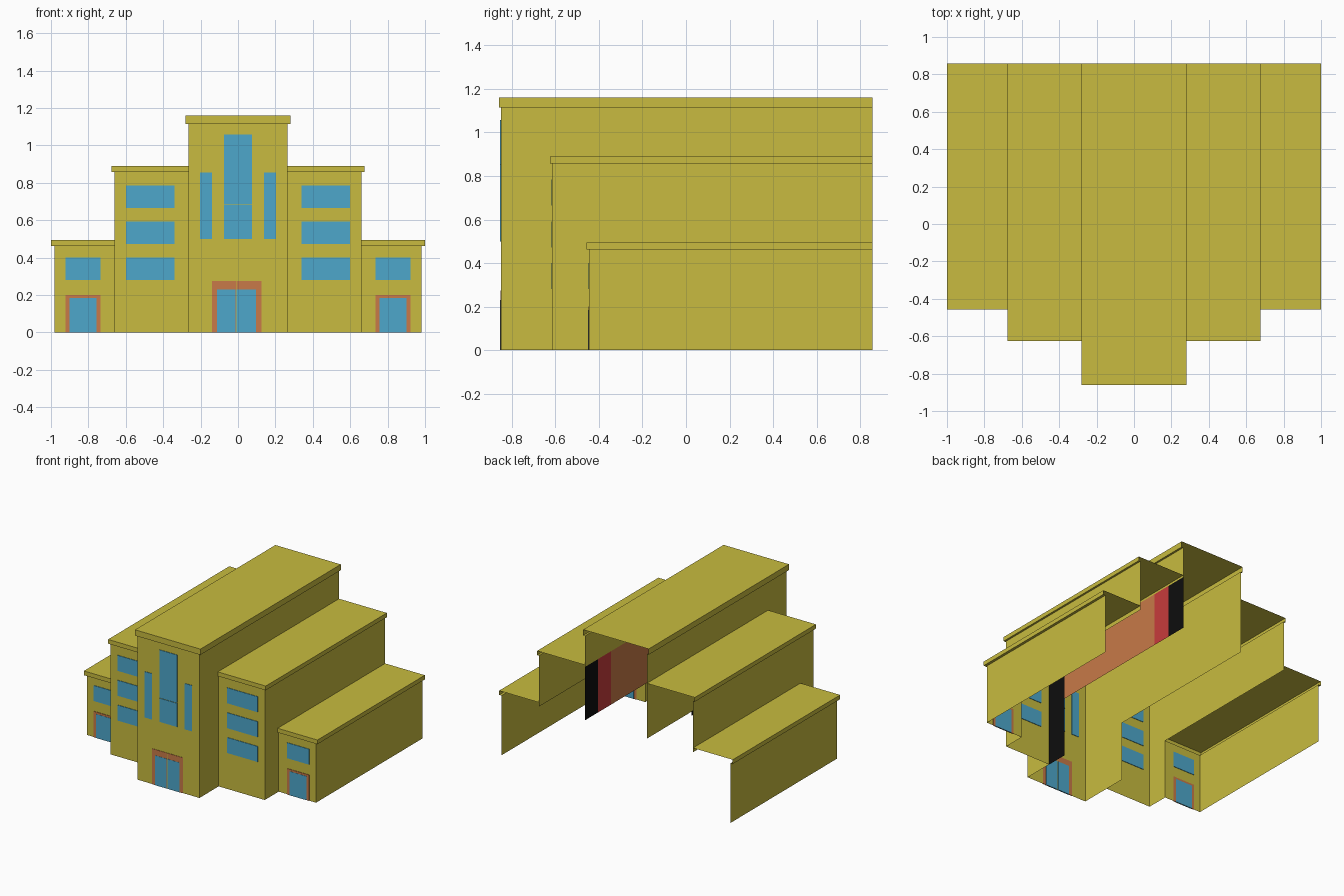
import bpy
from mathutils import Vector

if "Cube" in bpy.data.objects:
    bpy.data.objects.remove(bpy.data.objects["Cube"])


def material(name, rgb):
    m = bpy.data.materials.new(name)
    m.diffuse_color = (*rgb, 1)
    m.use_nodes = True
    m.node_tree.nodes["Principled BSDF"].inputs["Base Color"].default_value = m.diffuse_color
    return m


YELLOW = material("yellow wall", (0.58, 0.50, 0.05))
BLUE = material("blue glass", (0.075, 0.39, 0.60))
ORANGE = material("orange frame", (0.58, 0.195, 0.065))
RED = material("red panel", (0.58, 0.045, 0.045))
BLACK = material("black panel", (0.004, 0.004, 0.004))
BACK = 0.857


def rect(axis, at, a, b, facing=1):
    """Rectangle at a fixed coordinate; a and b are ranges on the other two axes."""
    pts = []
    for u, v in ((a[0], b[0]), (a[1], b[0]), (a[1], b[1]), (a[0], b[1])):
        p = [u, v]
        p.insert(axis, at)
        pts.append(Vector(p))
    n = (pts[1] - pts[0]).cross(pts[2] - pts[1])
    return pts if n[axis] * facing > 0 else pts[::-1]


def make(name, quads, mat):
    verts = [p for q in quads for p in q]
    faces = [tuple(range(4 * i, 4 * i + 4)) for i in range(len(quads))]
    me = bpy.data.meshes.new(name)
    me.from_pydata(verts, [], faces)
    me.materials.append(mat)
    ob = bpy.data.objects.new(name, me)
    bpy.context.collection.objects.link(ob)
    return ob


def plate(name, x, z, y, mat, t=0.004):
    """Thin plate straddling the front wall so it shows on both sides."""
    x = (min(x), max(x))
    make(name, [rect(1, y - t, x, z, -1), rect(1, y + t, x, z, 1),
                rect(0, x[0], (y - t, y + t), z, -1), rect(0, x[1], (y - t, y + t), z, 1),
                rect(2, z[0], x, (y - t, y + t), -1), rect(2, z[1], x, (y - t, y + t), 1)], mat)


# name, inner x, outer x, cornice x, front y, cornice front y, wall top, roof top
tiers = [("center", 0, 0.265, 0.28, -0.85, -0.86, 1.115, 1.16),
         ("middle_wing", 0.265, 0.66, 0.675, -0.615, -0.625, 0.857, 0.89),
         ("outer_wing", 0.66, 0.98, 1.0, -0.445, -0.457, 0.462, 0.495)]
LOW_Y, LOW_Z = -0.445, 0.462

for s, side in ((1, "right"), (-1, "left")):
    def span(a, b):
        return (min(s * a, s * b), max(s * a, s * b))

    for name, x0, x1, xc, y, yc, z, zt in tiers:
        # front wall
        make(f"{name}_front_{side}", [rect(1, y, span(x0, x1), (0, z), -1)], YELLOW)
        # side walls, open behind the outer wing
        if name == "outer_wing":
            walls = [((y, BACK), (0, z))]
        elif name == "middle_wing" or s < 0:
            walls = [((y, LOW_Y), (0, z)), ((LOW_Y, BACK), (LOW_Z, z))]
        else:
            walls = [((y, -0.615), (0, z)), ((-0.615, BACK), (0.875, z))]
        make(f"{name}_side_{side}", [rect(0, s * x1, a, b, s) for a, b in walls], YELLOW)
        # roof with overhanging cornice
        make(f"{name}_roof_{side}", [
            rect(2, zt, span(x0, xc), (yc, BACK), 1),
            rect(1, yc, span(x0, xc), (z, zt), -1),
            rect(0, s * xc, (yc, BACK), (z, zt), s),
            rect(2, z, span(x0, xc), (yc, y), -1),
            rect(2, z, span(x1, xc), (y, BACK), -1)], YELLOW)

    # middle wing windows, three floors
    for i, zz in enumerate(((0.28, 0.40), (0.472, 0.592), (0.665, 0.785))):
        plate(f"middle_window_{i}_{side}", span(0.34, 0.6), zz, -0.615, BLUE)
    # outer wing window and framed door
    plate(f"outer_window_{side}", span(0.735, 0.922), (0.28, 0.40), -0.445, BLUE)
    plate(f"outer_door_frame_{side}", span(0.735, 0.922), (0, 0.2), -0.446, ORANGE, 0.003)
    plate(f"outer_door_{side}", span(0.757, 0.902), (0, 0.185), -0.446, BLUE, 0.0045)
    # tall slit window beside the central one
    plate(f"slit_window_{side}", span(0.14, 0.202), (0.5, 0.855), -0.85, BLUE)

# coloured inner panels on the right wall of the centre block
for name, mat, yy, z0 in (("front_black_panel", BLACK, (-0.615, LOW_Y), 0),
                          ("orange_panel", ORANGE, (LOW_Y, 0.54), LOW_Z),
                          ("red_panel", RED, (0.54, 0.695), LOW_Z),
                          ("rear_black_panel", BLACK, (0.695, BACK), LOW_Z)):
    make(name, [rect(0, 0.265, yy, (z0, 0.875), 1)], mat)

# central window in two panes
plate("central_window_lower", (-0.075, 0.075), (0.5, 0.683), -0.85, BLUE)
plate("central_window_upper", (-0.075, 0.075), (0.687, 1.057), -0.85, BLUE)

# double entrance door
plate("entrance_frame_left", (-0.138, -0.012), (0, 0.275), -0.85, ORANGE, 0.003)
plate("entrance_frame_right", (-0.008, 0.125), (0, 0.275), -0.85, ORANGE, 0.003)
plate("entrance_door_left", (-0.112, -0.013), (0, 0.23), -0.85, BLUE, 0.0045)
plate("entrance_door_right", (-0.007, 0.097), (0, 0.23), -0.85, BLUE, 0.0045)
